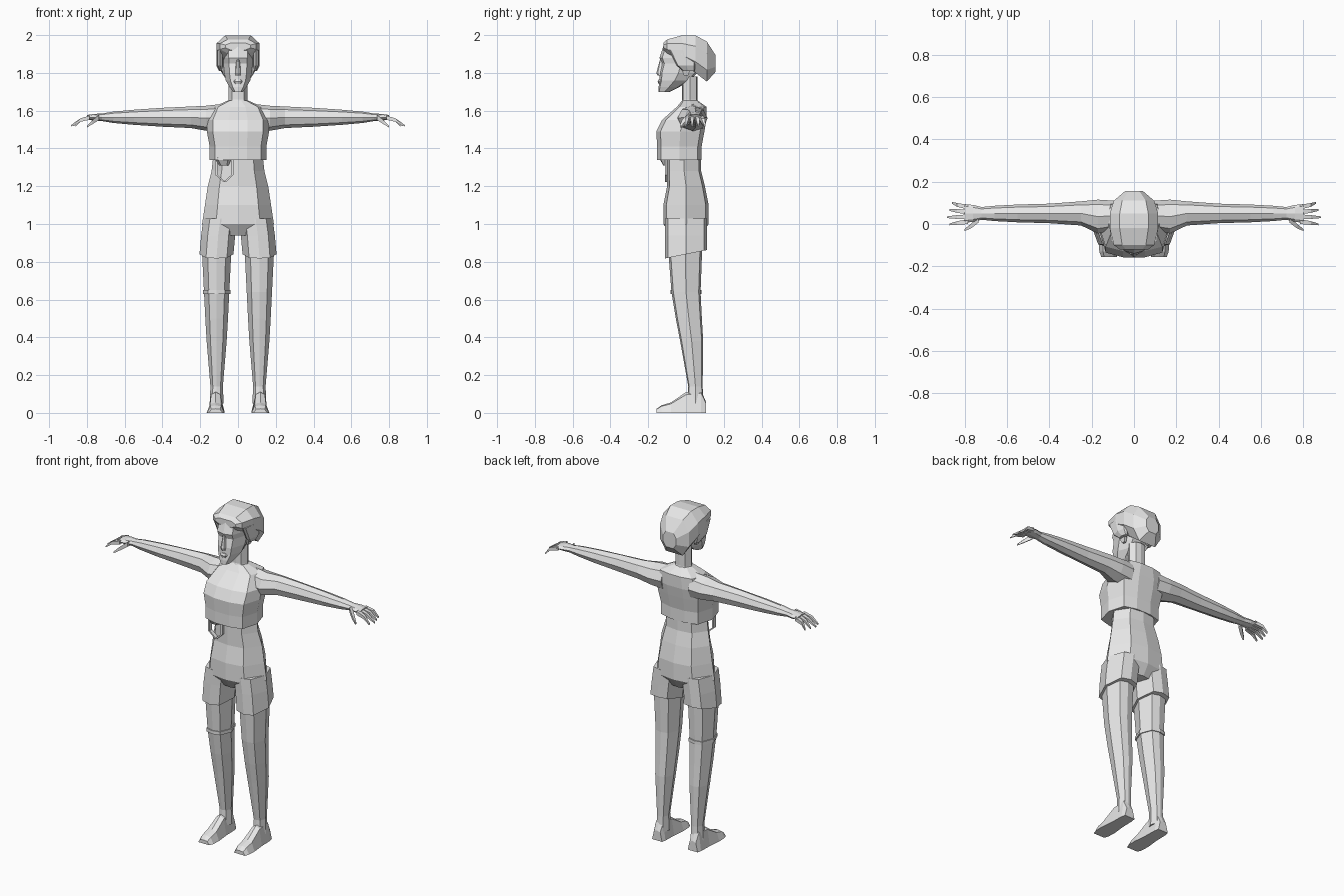
import bpy
import bmesh
from math import cos, sin, pi, copysign

cube = bpy.data.objects.get("Cube")
if cube:
    bpy.data.objects.remove(cube, do_unlink=True)

# One plain colour for the whole figure
tone = (0.8, 0.8, 0.8, 1)
grey = bpy.data.materials.new("plain grey")
grey.use_nodes = True
grey.diffuse_color = tone
grey.node_tree.nodes["Principled BSDF"].inputs["Base Color"].default_value = tone


def outline(sides, power_u=1, power_v=1, turn=0):
    """Unit polygon; a low power pushes the corners outward to make it boxy."""
    points = []
    for i in range(sides):
        angle = (i + turn) * 2 * pi / sides
        u, v = round(cos(angle), 6), round(sin(angle), 6)
        points.append((copysign(abs(u) ** power_u, u), copysign(abs(v) ** power_v, v)))
    return points


BODY = outline(8, 1.4, 0.4)
CHEST = outline(10, 1, 0.4)
ROUND = outline(8)
HAIR = outline(8, 0.6, 1, 0.5)
BOX = outline(4, 0, 0, 0.5)
SOLE = [(u, max(v, 0)) for u, v in BODY]


def loft(name, axis, stations, profile=BODY, side=1, tilt=0):
    """Skin a profile through stations (position, centre, centre, radius, radius).

    The two centres and radii follow the remaining axes in x, y, z order.
    Tilt slants the first station; side -1 builds the mirrored part.
    """
    bm = bmesh.new()
    loops = []
    for index, (along, centre_a, centre_b, radius_a, radius_b) in enumerate(stations):
        loop = []
        for u, v in profile:
            a = centre_a + u * radius_a
            b = centre_b + v * radius_b
            h = along if index else along + tilt * b
            x, y, z = {"x": (h, a, b), "y": (a, h, b), "z": (a, b, h)}[axis]
            loop.append(bm.verts.new((x * side, y, z)))
        loops.append(loop)
    for low, high in zip(loops, loops[1:]):
        for i in range(len(profile)):
            bm.faces.new((low[i - 1], low[i], high[i], high[i - 1]))
    bm.faces.new(loops[0])
    bm.faces.new(loops[-1])
    bmesh.ops.recalc_face_normals(bm, faces=bm.faces)
    mesh = bpy.data.meshes.new(name)
    bm.to_mesh(mesh)
    bm.free()
    mesh.materials.append(grey)
    bpy.context.collection.objects.link(bpy.data.objects.new(name, mesh))


def column(name, stations, profile=BODY):
    """Upright central part from (height, half width, middle y, half depth)."""
    loft(name, "z", [(z, 0, y, width, depth) for z, width, y, depth in stations], profile)


def bar(name, points, radii, side):
    """Tapered square bar through points that run outward."""
    loft(name, "x", [(*point, r, r) for point, r in zip(points, radii)], BOX, side)


# Hips and waist
column("hips_and_waist", [
    (0.94, 0.1, 0, 0.08), (1, 0.19, 0, 0.12), (1.1, 0.175, 0, 0.12),
    (1.2, 0.16, 0, 0.1), (1.28, 0.14, -0.01, 0.09), (1.37, 0.13, -0.01, 0.09)])

# Cropped top, narrowing over the shoulders to the neck
column("cropped_top", [
    (1.34, 0.15, -0.035, 0.12), (1.41, 0.15, -0.035, 0.12), (1.49, 0.165, -0.03, 0.13),
    (1.55, 0.165, -0.01, 0.12), (1.62, 0.13, 0.03, 0.08), (1.655, 0.05, 0.02, 0.04)], CHEST)

# Neck and face
column("neck", [(1.6, 0.06, 0.02, 0.06), (1.66, 0.05, 0.02, 0.04), (1.78, 0.05, 0.02, 0.04)])
column("face", [
    (1.7, 0.026, -0.115, 0.03), (1.725, 0.045, -0.09, 0.055), (1.76, 0.065, -0.06, 0.08),
    (1.8, 0.073, -0.04, 0.1), (1.85, 0.077, -0.025, 0.103), (1.88, 0.08, -0.03, 0.11),
    (1.94, 0.08, -0.02, 0.1)])
column("nose", [(1.785, 0.016, -0.13, 0.02), (1.8, 0.016, -0.13, 0.027),
                (1.87, 0.008, -0.13, 0.008)], ROUND)
column("lips", [(1.74, 0.018, -0.13, 0.014), (1.754, 0.026, -0.13, 0.02),
                (1.766, 0.018, -0.13, 0.014)], ROUND)

# Short hair, sweeping down to the nape
loft("hair", "y", [(y, 0, z, width, height) for y, width, z, height in (
    (-0.12, 0.07, 1.94, 0.02), (-0.1, 0.1, 1.94, 0.04), (-0.02, 0.12, 1.925, 0.08),
    (0.05, 0.12, 1.9, 0.107), (0.11, 0.1, 1.86, 0.115), (0.155, 0.045, 1.85, 0.05))], HAIR)

for label, side in (("left", 1), ("right", -1)):
    # Lock of hair in front of the ear
    loft(label + "_side_lock", "z", [
        (1.81, 0.085, 0.015, 0.015, 0.03), (1.84, 0.095, 0, 0.02, 0.05),
        (1.92, 0.095, -0.02, 0.02, 0.07)], BODY, side)

    # Ear
    loft(label + "_ear", "z", [
        (1.785, 0.07, 0, 0.006, 0.01), (1.83, 0.08, 0, 0.01, 0.03)], BOX, side)

    # Arm thinning evenly to the wrist, then a flat palm
    arm = [(x, 0.05, 1.565, depth, height) for x, depth, height in (
        (0.25, 0.057, 0.057), (0.4, 0.046, 0.05), (0.55, 0.042, 0.04),
        (0.66, 0.036, 0.03), (0.72, 0.03, 0.02), (0.76, 0.04, 0.018), (0.8, 0.044, 0.012))]
    shoulder = [(0.09, 0.04, 1.56, 0.07, 0.075), (0.17, 0.035, 1.56, 0.08, 0.066)]
    loft(label + "_arm", "x", shoulder + arm, ROUND, side)

    # Fingers fan out and droop
    for i, finger in enumerate(("little", "ring", "middle", "index")):
        base_y = 0.08 - i * 0.023
        tip_y = 0.1 - i * 0.034
        tip_x = 0.884 - abs(i - 2) * 0.012
        bar(f"{label}_{finger}_finger", [
            (0.785, base_y, 1.563), (0.835, (base_y + tip_y) / 2, 1.55),
            (tip_x, tip_y, 1.52)], (0.011, 0.009, 0.004), side)
    bar(label + "_thumb", [(0.735, 0.02, 1.565), (0.77, -0.01, 1.54), (0.8, -0.028, 1.515)],
        (0.014, 0.011, 0.005), side)

    # Flared shorts leg with a slanted hem
    loft(label + "_shorts_leg", "z", [
        (z, x, 0, 0.09, 0.11) for z, x in ((0.84, 0.114), (0.94, 0.105), (1.03, 0.093))],
        BODY, side, 0.2)

    # Leg, slightly deeper than wide
    loft(label + "_leg", "z", [(z, 0.113, y, r, r * 1.15) for z, y, r in (
        (0.05, 0.05, 0.037), (0.14, 0.05, 0.033), (0.38, 0.03, 0.053),
        (0.5, 0.015, 0.06), (0.64, 0, 0.067), (0.9, -0.005, 0.08))], BODY, side)

    # Foot with a flat sole
    loft(label + "_foot", "y", [(y, 0.118, 0, width, height) for y, width, height in (
        (0.105, 0.033, 0.06), (0.08, 0.038, 0.12), (0, 0.04, 0.11),
        (-0.08, 0.048, 0.055), (-0.13, 0.046, 0.04), (-0.155, 0.037, 0.022))], SOLE, side)

# Band above the right knee
loft("right_knee_band", "z", [(z, 0.113, 0, 0.073, 0.083) for z in (0.63, 0.65)], BODY, -1)

# Small tied cloth under the hem, with a hanging loop
loft("cloth_knot", "z", [
    (1.31, 0.075, -0.1, 0.025, 0.02), (1.345, 0.08, -0.11, 0.045, 0.03),
    (1.38, 0.08, -0.11, 0.04, 0.03)], BODY, -1)
for part, x in (("outer", 0.115), ("inner", 0.03)):
    loft(f"cloth_loop_{part}_strand", "z", [
        (1.222, 0.07, -0.1, 0.006, 0.012), (1.26, x, -0.1, 0.006, 0.012),
        (1.35, x, -0.1, 0.006, 0.012)], BOX, -1)
